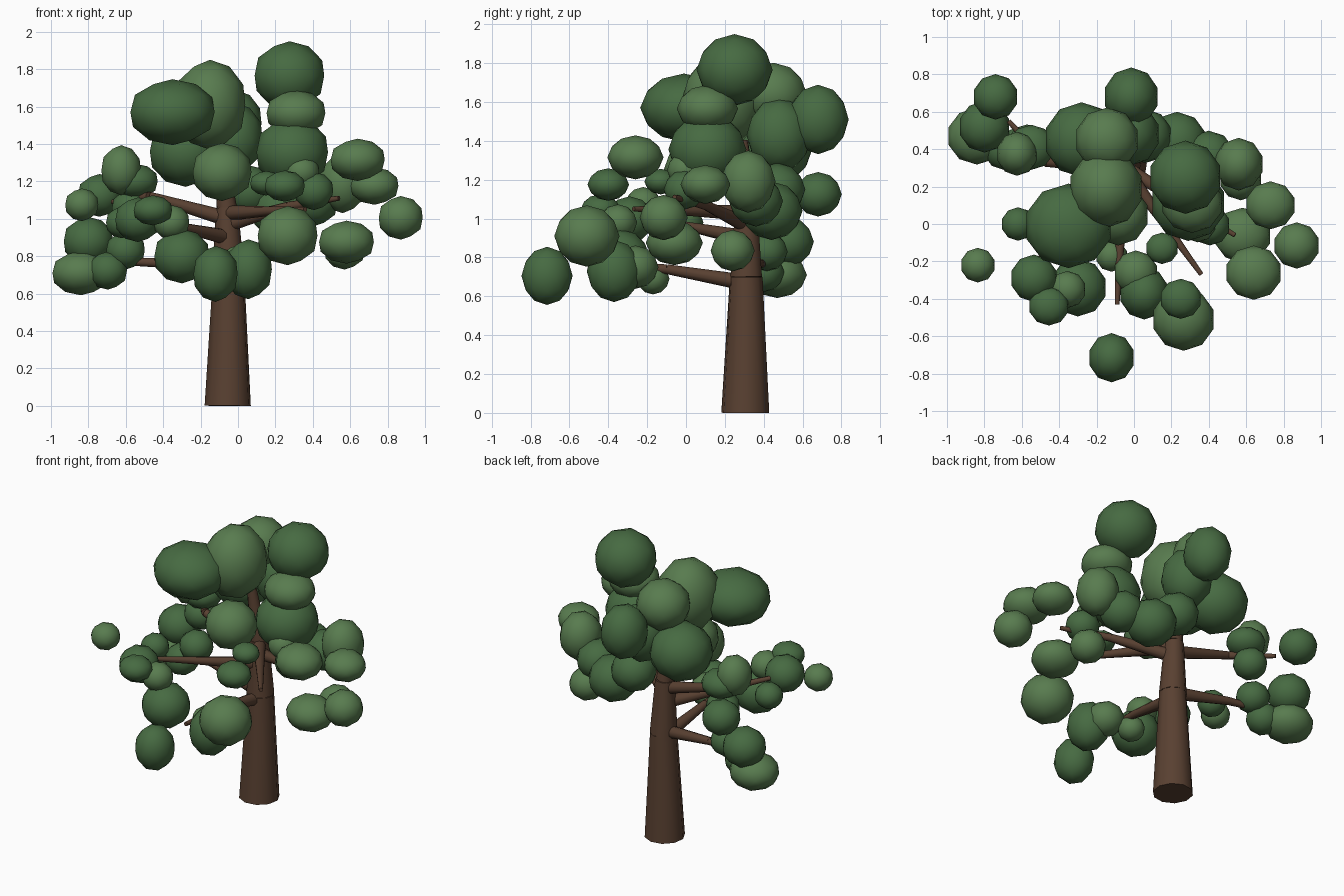
import bpy, math, random
from mathutils import Vector

if "Cube" in bpy.data.objects:
    bpy.data.objects.remove(bpy.data.objects["Cube"])

random.seed(4)


def material(name, rgb):
    m = bpy.data.materials.new(name)
    m.diffuse_color = (*rgb, 1)
    m.use_nodes = True
    m.node_tree.nodes["Principled BSDF"].inputs["Base Color"].default_value = m.diffuse_color
    return m


bark = material("bark", (0.1, 0.052, 0.031))
greens = {"dark": material("dark_leaf", (0.062, 0.145, 0.054)),
          "light": material("light_leaf", (0.098, 0.2, 0.078))}
shapes = {"flat": Vector((1.1, 1.05, .82)), "round": Vector((1.03, 1.03, .97)),
          "tall": Vector((.96, 1.02, 1.16))}


def limb(name, a, b, r1, r2):
    """One tapered ten-sided segment from a to b."""
    bpy.ops.mesh.primitive_cone_add(vertices=10, radius1=r1, radius2=r2,
                                    depth=(b - a).length, location=(a + b) / 2,
                                    rotation=(b - a).to_track_quat('Z', 'Y').to_euler())
    ob = bpy.context.object
    ob.name = name
    ob.data.materials.append(bark)
    bpy.ops.object.shade_smooth_by_angle(angle=math.radians(45))


def clump(shade, shape, centre, r):
    """Low-poly ball of leaves in one of three proportions."""
    bpy.ops.mesh.primitive_ico_sphere_add(subdivisions=2, radius=r, location=centre)
    ob = bpy.context.object
    ob.name = shade + "_leaf_clump"
    ob.scale = shapes[shape]
    ob.data.materials.append(greens[shade])
    bpy.ops.object.shade_smooth()


# Trunk
axis = Vector((-.055, .305, 0))
fork, crown = Vector((-.05, .31, .7)), Vector((-.06, .31, 1.06))
limb("lower_trunk", axis, fork, .125, .085)
limb("upper_trunk", fork, crown, .085, .06)
limb("crown_stem", crown, Vector((-.1, .29, 1.4)), .055, .03)

# Branches: height on the trunk, tip, bow, number of small clumps near the tip
for name, h, tip, bow, count in [
        ("left_branch", 1.0, (-.67, .55, 1.09), (-.08, -.11, .07), 1),
        ("left_low_branch", .71, (-.76, .43, .775), (0, 0, .02), 2),
        ("left_front_branch", .9, (-.52, -.2, 1.0), (0, 0, 0), 0),
        ("front_low_branch", .67, (-.09, -.43, .76), (0, 0, .02), 0),
        ("right_branch", .97, (.54, -.06, 1.11), (0, 0, .02), 1),
        ("right_front_branch", 1.03, (.36, -.27, 1.05), (0, 0, 0), 0)]:
    root, tip = axis + Vector((0, 0, h)), Vector(tip)
    elbow = root.lerp(tip, .55) + Vector(bow)
    limb(name + "_inner", root, elbow, .042, .025)
    limb(name + "_outer", elbow, tip, .025, .013)
    for i in range(count):
        shift = Vector((0, random.uniform(-.03, .03), random.choice((-.05, .06))))
        clump("dark", "round", elbow.lerp(tip, .5 + .3 * i) + shift, .105)

# Main leaf clumps: centre and size
for x, y, z, r, shade, shape in [
        # top of the crown
        (-.35, -.01, 1.57, .215, "dark", "flat"), (-.15, .19, 1.61, .207, "light", "tall"),
        (.275, .25, 1.765, .19, "dark", "round"), (.31, .11, 1.565, .15, "light", "flat"),
        (.29, .11, 1.355, .195, "dark", "round"), (-.085, .05, 1.25, .16, "light", "round"),
        (-.28, .45, 1.36, .195, "dark", "round"), (-.015, .68, 1.51, .154, "dark", "tall"),
        (-.02, .48, 1.43, .165, "dark", "tall"), (-.145, .45, 1.64, .167, "light", "round"),
        (.06, .47, 1.15, .14, "dark", "round"), (.23, .44, 1.04, .155, "dark", "round")]:
    clump(shade, shape, (x, y, z), r)
for x, y, z, r, shade, shape in [
        # right side
        (.4, .36, 1.09, .135, "dark", "round"), (.56, .32, 1.19, .138, "light", "tall"),
        (.73, .1, 1.175, .122, "light", "flat"), (.87, -.115, 1.005, .12, "light", "round"),
        (.64, -.26, 1.315, .138, "light", "flat"), (.58, -.06, .875, .14, "light", "flat"),
        (.57, .24, .835, .11, "light", "round"), (.265, -.51, .91, .163, "light", "round"),
        (.25, -.4, 1.175, .102, "dark", "flat"), (.15, -.13, 1.19, .08, "dark", "flat"),
        (.34, 0, 1.25, .095, "light", "round")]:
    clump(shade, shape, (x, y, z), r)
for x, y, z, r, shade, shape in [
        # front and left side
        (-.3, -.34, .8, .15, "dark", "round"), (-.12, -.715, .705, .129, "dark", "tall"),
        (.055, -.37, .73, .138, "dark", "tall"), (.01, -.26, .75, .115, "light", "round"),
        (-.12, -.17, .69, .083, "light", "round"), (-.535, -.29, .995, .123, "dark", "round"),
        (-.455, -.44, 1.045, .098, "dark", "flat"), (-.355, -.35, .98, .096, "light", "round"),
        (-.62, 0, .98, .087, "dark", "round"), (-.835, -.22, 1.075, .09, "light", "round"),
        (-.625, .375, 1.26, .115, "light", "tall"), (-.55, .41, 1.2, .115, "dark", "flat"),
        (-.74, .68, 1.125, .118, "dark", "round"), (-.84, .47, .71, .145, "light", "flat"),
        (-.8, .52, .88, .134, "dark", "round")]:
    clump(shade, shape, (x, y, z), r)
